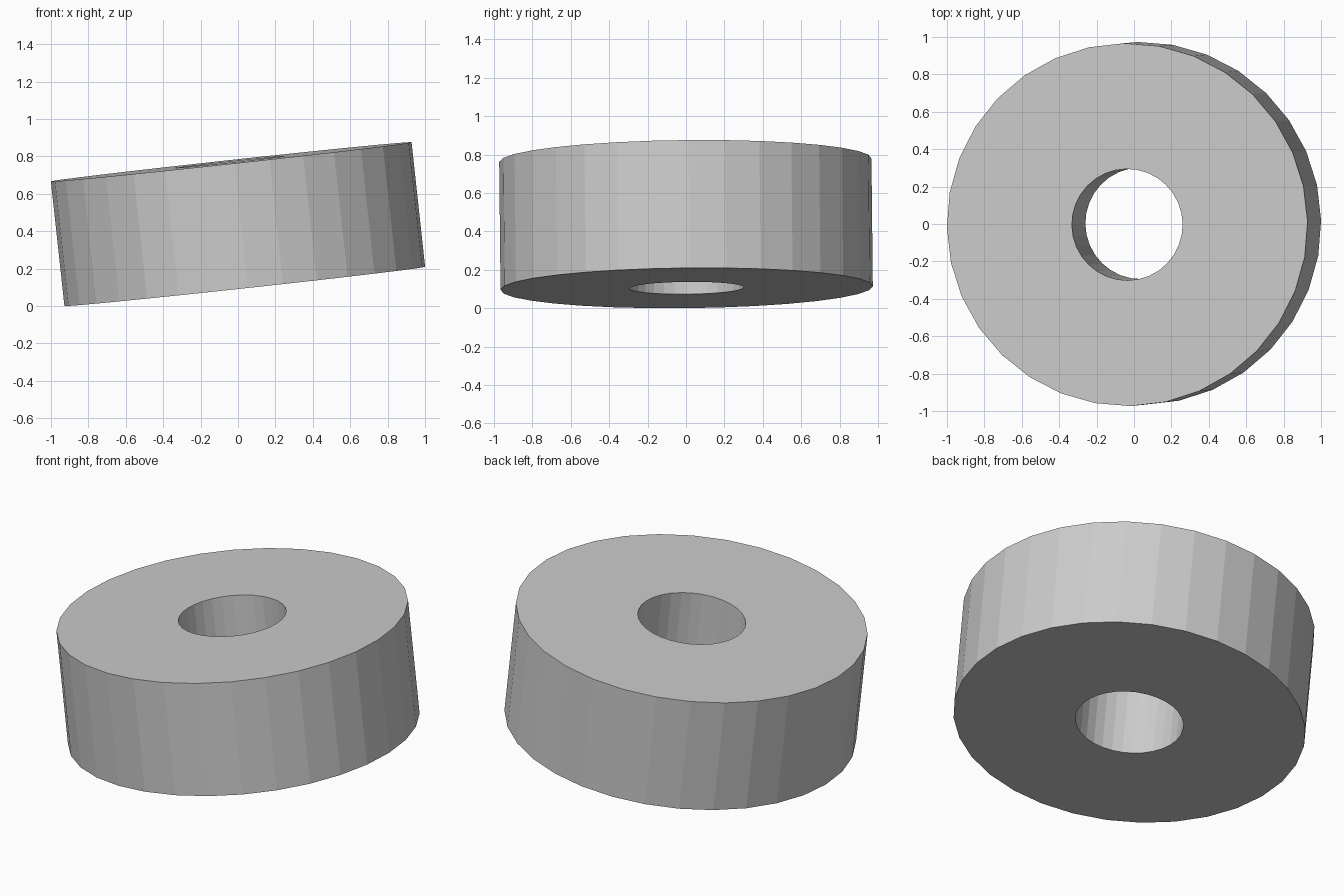
import bpy, bmesh
from math import radians, sin, cos, tau
from mathutils import Matrix

if "Cube" in bpy.data.objects:
    bpy.data.objects.remove(bpy.data.objects["Cube"])

SIDES, R_OUT, R_IN, DEPTH = 32, 0.97, 0.298, 0.67

# Thick ring: spin a rectangular profile as four loops of vertices
bm = bmesh.new()
profile = [(R_OUT, -DEPTH / 2), (R_OUT, DEPTH / 2), (R_IN, DEPTH / 2), (R_IN, -DEPTH / 2)]
loops = [[bm.verts.new((r * cos(tau * i / SIDES), r * sin(tau * i / SIDES), z))
          for i in range(SIDES)] for r, z in profile]
for a, b in zip(loops, loops[1:] + loops[:1]):
    for i in range(SIDES):
        j = (i + 1) % SIDES
        bm.faces.new((a[i], a[j], b[j], b[i]))
bmesh.ops.recalc_face_normals(bm, faces=bm.faces)

# Tilt the ring slightly and rest its lowest edge on the ground
tilt = (Matrix.Rotation(radians(0.6), 4, 'X') @ Matrix.Rotation(radians(-6.2), 4, 'Y')
        @ Matrix.Rotation(radians(1.0), 4, 'Z'))
bm.transform(tilt)
low = min(v.co.z for v in bm.verts)
bm.transform(Matrix.Translation((0, 0, -low)))

mesh = bpy.data.meshes.new("tilted_ring")
bm.to_mesh(mesh)
bm.free()
bpy.context.collection.objects.link(bpy.data.objects.new("tilted_ring", mesh))
